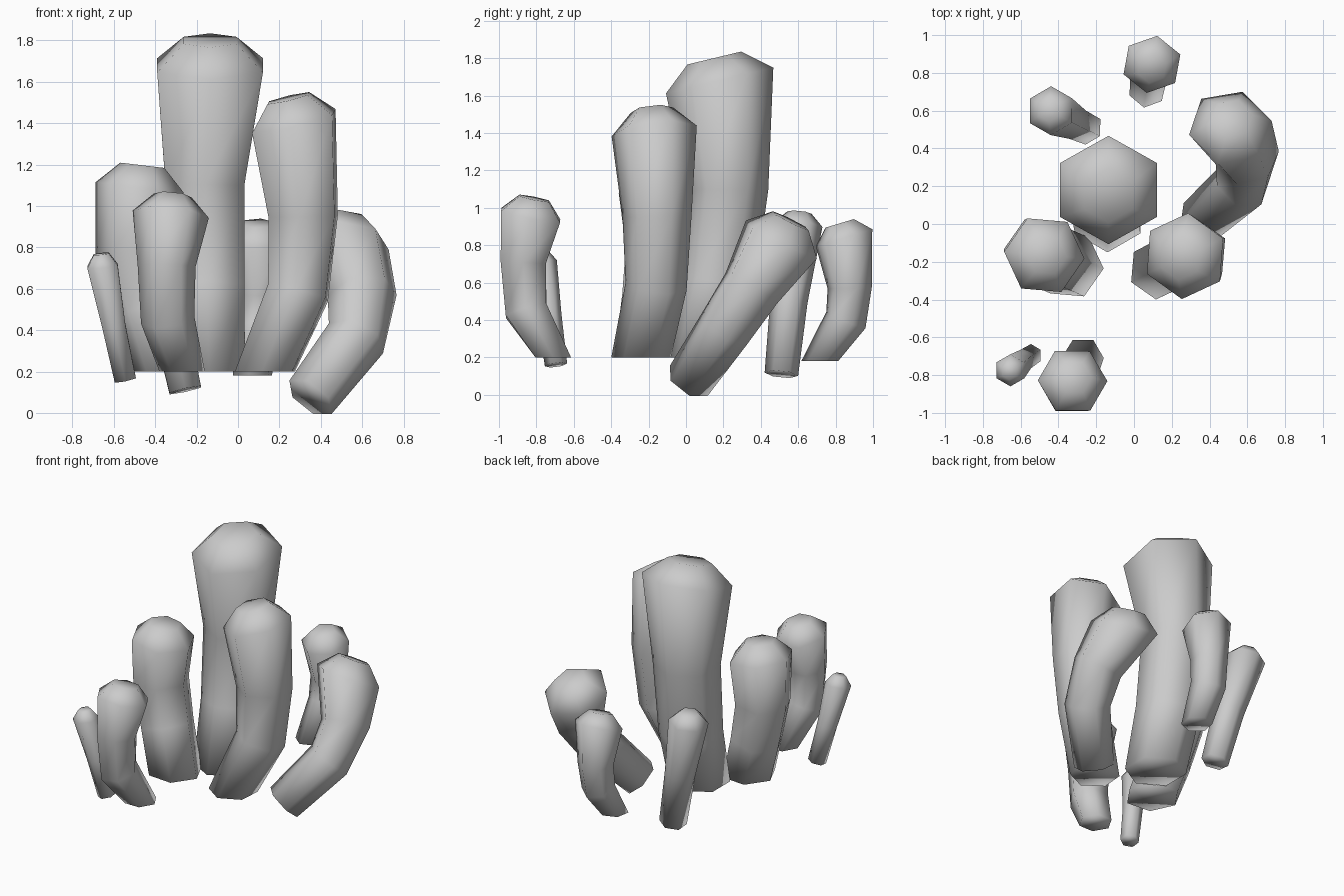
import bpy
import bmesh
import math
from mathutils import Vector

SIDES = 6
UP = Vector((0, 0, 1))

cube = bpy.data.objects.get("Cube")
if cube:
    bpy.data.objects.remove(cube, do_unlink=True)

material = bpy.data.materials.new("stone grey")
material.use_nodes = True
grey = (0.6, 0.6, 0.6, 1)
material.diffuse_color = grey
material.node_tree.nodes["Principled BSDF"].inputs["Base Color"].default_value = grey


def add_ring(bm, centre, radius, axis, turn):
    """Add one hexagonal cross-section perpendicular to the axis."""
    tilt = UP.rotation_difference(axis)
    ring = []
    for i in range(SIDES):
        angle = math.radians(turn) + math.tau * i / SIDES
        offset = Vector((math.cos(angle), math.sin(angle), 0)) * radius
        ring.append(bm.verts.new(centre + tilt @ offset))
    return ring


def stalk(name, path, crown, turn=90, level_base=True, dome=0.5):
    """Sweep a hexagon along (x, y, z, radius) stations, ending in a domed crown."""
    centres = [Vector(p[:3]) for p in path]
    radii = [p[3] for p in path]
    last = len(path) - 1
    axes = []
    for i in range(len(path)):
        step = centres[min(i + 1, last)] - centres[max(i - 1, 0)]
        axes.append(step.normalized())
    if level_base:
        axes[0] = UP
    axes[last] = Vector(crown).normalized()

    # Smaller flat ring that closes the crown
    centres.append(centres[last] + axes[last] * radii[last] * dome)
    radii.append(radii[last] * 0.5)
    axes.append(axes[last])

    bm = bmesh.new()
    rings = [add_ring(bm, c, r, a, turn) for c, r, a in zip(centres, radii, axes)]
    for low, high in zip(rings, rings[1:]):
        for i in range(SIDES):
            j = (i + 1) % SIDES
            bm.faces.new((low[i], low[j], high[j], high[i]))
    bm.faces.new(reversed(rings[0]))
    bm.faces.new(rings[-1])
    for face in bm.faces:
        face.smooth = True

    mesh = bpy.data.meshes.new(name)
    bm.to_mesh(mesh)
    bm.free()
    mesh.materials.append(material)
    obj = bpy.data.objects.new(name, mesh)
    bpy.context.collection.objects.link(obj)
    return obj


# Tall central stalk
stalk("main_stalk",
      [(-.14, .05, .2, .2), (-.15, .16, .6, .21), (-.16, .22, 1.1, .22), (-.135, .18, 1.68, .295)],
      crown=(0, -.24, 1), dome=0.42)

# Large stalks in front of the centre
stalk("right_front_stalk",
      [(-.34, -.22, .2, .18), (-.43, -.18, .5, .18), (-.5, -.15, .78, .19), (-.475, -.165, 1.09, .215)],
      crown=(.12, 0, 1), turn=-5)
stalk("left_front_stalk",
      [(.13, -.24, .2, .16), (.29, -.16, .58, .165), (.315, -.155, .95, .185), (.27, -.17, 1.41, .23)],
      crown=(-.24, -.11, 1), turn=85)

# Outlying front stalks
stalk("front_stalk",
      [(-.27, -.71, .2, .11), (-.34, -.855, .45, .13), (-.345, -.87, .71, .14), (-.325, -.83, .96, .185)],
      crown=(.1, .2, 1), turn=0)
stalk("small_front_stalk",
      [(-.545, -.695, .16, .06), (-.6, -.73, .42, .065), (-.655, -.775, .71, .085)],
      crown=(-.1, -.12, 1), level_base=False, dome=0.7)

# Rear stalks
stalk("small_back_stalk",
      [(-.255, .51, .11, .09), (-.34, .55, .5, .1), (-.44, .6, .91, .13)],
      crown=(-.15, .1, 1), level_base=False)
stalk("back_stalk",
      [(.07, .715, .18, .1), (.09, .855, .4, .115), (.1, .875, .57, .12), (.095, .845, .84, .16)],
      crown=(0, -.3, 1), turn=80)

# Leaning stalk on the left side
stalk("leaning_stalk",
      [(.35, .015, .075, .13), (.57, .21, .36, .15), (.6, .35, .57, .17), (.51, .51, .83, .225)],
      crown=(.1, .5, 1), turn=72, level_base=False)
